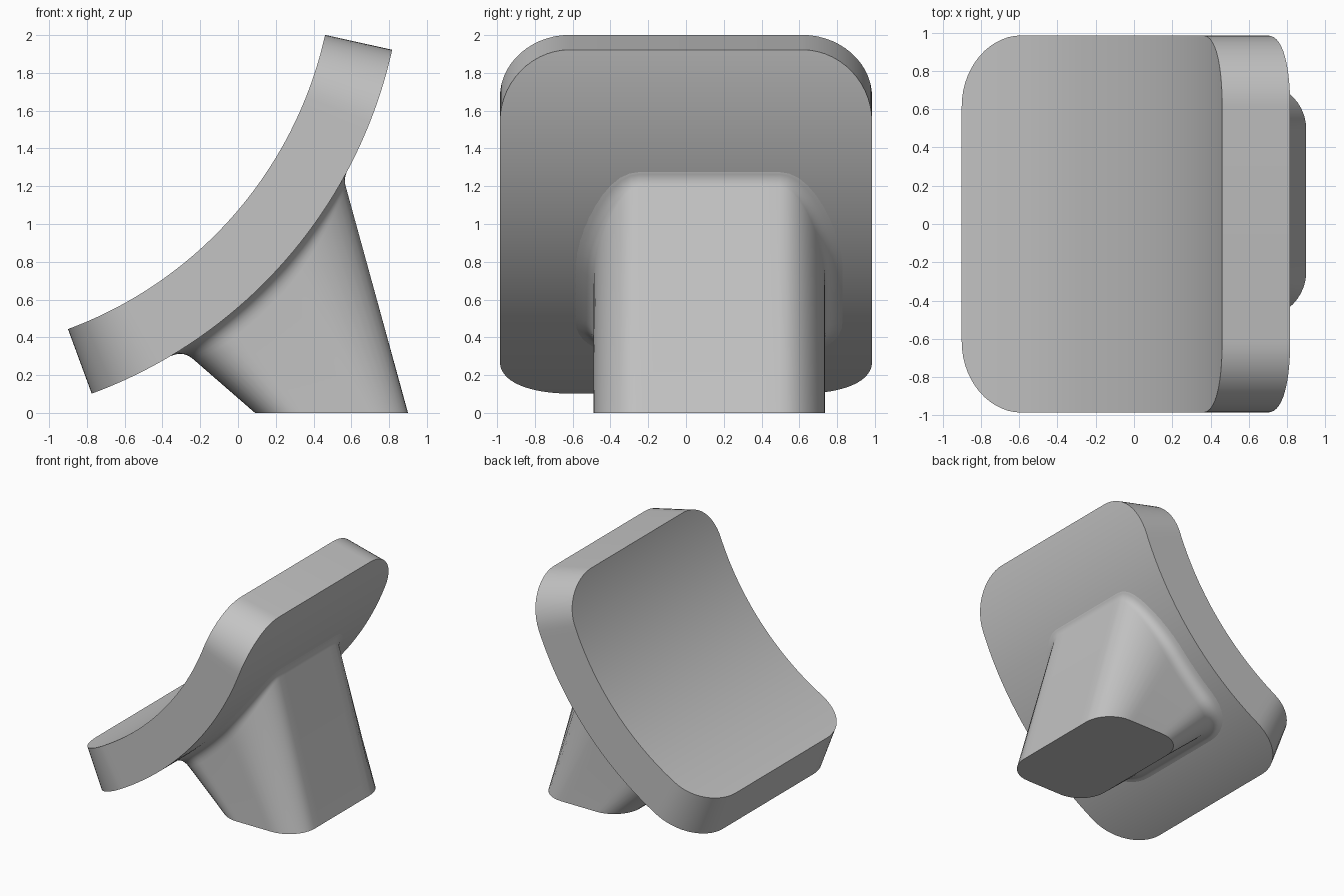
import bpy, bmesh, math
from mathutils import Vector

cube = bpy.data.objects.get("Cube")
if cube:
    bpy.data.objects.remove(cube)

grey = bpy.data.materials.new("plain grey")
grey.use_nodes = True
colour = (0.55, 0.55, 0.55, 1)
grey.diffuse_color = colour
grey.node_tree.nodes["Principled BSDF"].inputs["Base Color"].default_value = colour

# Shared axis of the curved plate, along y
CX, CZ = -1.645, 2.468
R_IN, R_OUT = 2.157, 2.521


def finish(bm, name):
    bmesh.ops.recalc_face_normals(bm, faces=bm.faces)
    mesh = bpy.data.meshes.new(name)
    bm.to_mesh(mesh)
    bm.free()
    obj = bpy.data.objects.new(name, mesh)
    bpy.context.collection.objects.link(obj)
    mesh.materials.append(grey)
    bpy.ops.object.select_all(action='DESELECT')
    obj.select_set(True)
    bpy.context.view_layer.objects.active = obj
    bpy.ops.object.shade_smooth_by_angle(angle=math.radians(35))
    return obj


def on_arc(radius, angle, y):
    return Vector((CX + radius * math.cos(angle), y, CZ + radius * math.sin(angle)))


def curved_plate():
    start, end = math.radians(-69.8), math.radians(-12.5)
    half, corner, turn = 0.985, 0.37, 0.158
    steps = 14
    # Rows of (angle, half width): rounded corner, straight middle, rounded corner
    low = []
    for i in range(steps + 1):
        a = math.pi / 2 * i / steps
        low.append((turn * (1 - math.cos(a)), half - corner * (1 - math.sin(a))))
    span = end - start
    middle = [(turn + (span - 2 * turn) * i / 28, half) for i in range(1, 28)]
    rows = low + middle + [(span - t, w) for t, w in reversed(low)]

    bm = bmesh.new()
    rings = []
    for t, w in rows:
        a = start + t
        rings.append([bm.verts.new(on_arc(r, a, y)) for r, y in
                      ((R_IN, -w), (R_IN, w), (R_OUT, w), (R_OUT, -w))])
    for p, q in zip(rings, rings[1:]):
        for k in range(4):
            n = (k + 1) % 4
            bm.faces.new((p[k], p[n], q[n], q[k]))
    bm.faces.new(rings[0])
    bm.faces.new(rings[-1])
    return finish(bm, "curved_plate")


def stem_hit(base, lean):
    # Height where a leaning stem line meets the underside of the plate
    lo, hi = 0.0, 2.0
    for _ in range(40):
        z = (lo + hi) / 2
        p = base + lean * z
        if math.hypot(p.x - CX, p.z - CZ) > R_OUT:
            lo = z
        else:
            hi = z
    return base + lean * lo


def support_stem():
    x0, x1, y0, y1, r = 0.09, 0.90, -0.49, 0.735, 0.24
    fillet, steps = 0.11, 10
    # Rounded rectangle footprint with outward normals
    outline = []
    corners = ((x1 - r, y1 - r), (x0 + r, y1 - r), (x0 + r, y0 + r), (x1 - r, y0 + r))
    for k, (cx, cy) in enumerate(corners):
        for i in range(steps + 1):
            a = math.pi / 2 * (k + i / steps)
            n = Vector((math.cos(a), math.sin(a), 0))
            outline.append((Vector((cx, cy, 0)) + n * r, n))
    # Split the straight edges so the fillet follows the plate
    points = []
    for i, (p, n) in enumerate(outline):
        points.append((p, n))
        q, m = outline[(i + 1) % len(outline)]
        if (q - p).length > 0.1:
            points += [(p.lerp(q, j / 10), n) for j in range(1, 10)]

    bm = bmesh.new()
    columns = []
    for p, n in points:
        u = (p.x - x0) / (x1 - x0)
        lean = Vector((-1.15 + 0.875 * u, 0, 1))
        hit = stem_hit(p, lean)
        radial = Vector((hit.x - CX, 0, hit.z - CZ)).normalized()
        tangent = (n - radial * n.dot(radial)).normalized()
        down = -lean.normalized()
        reach = fillet / math.tan(down.angle(tangent) / 2)
        a, c = hit + down * reach, hit + tangent * reach
        column = [p]
        for j in range(9):
            t = j / 8
            column.append(a * (1 - t) ** 2 + hit * 2 * t * (1 - t) + c * t * t)
        # Tuck the last ring just under the plate surface
        end = column[-1]
        column[-1] = on_arc(R_OUT - 0.003, math.atan2(end.z - CZ, end.x - CX), end.y)
        columns.append([bm.verts.new(v) for v in column])
    for i, p in enumerate(columns):
        q = columns[(i + 1) % len(columns)]
        for k in range(len(p) - 1):
            bm.faces.new((p[k], q[k], q[k + 1], p[k + 1]))
    bm.faces.new([c[0] for c in columns])
    bm.faces.new([c[-1] for c in columns])
    return finish(bm, "support_stem")


curved_plate()
support_stem()
